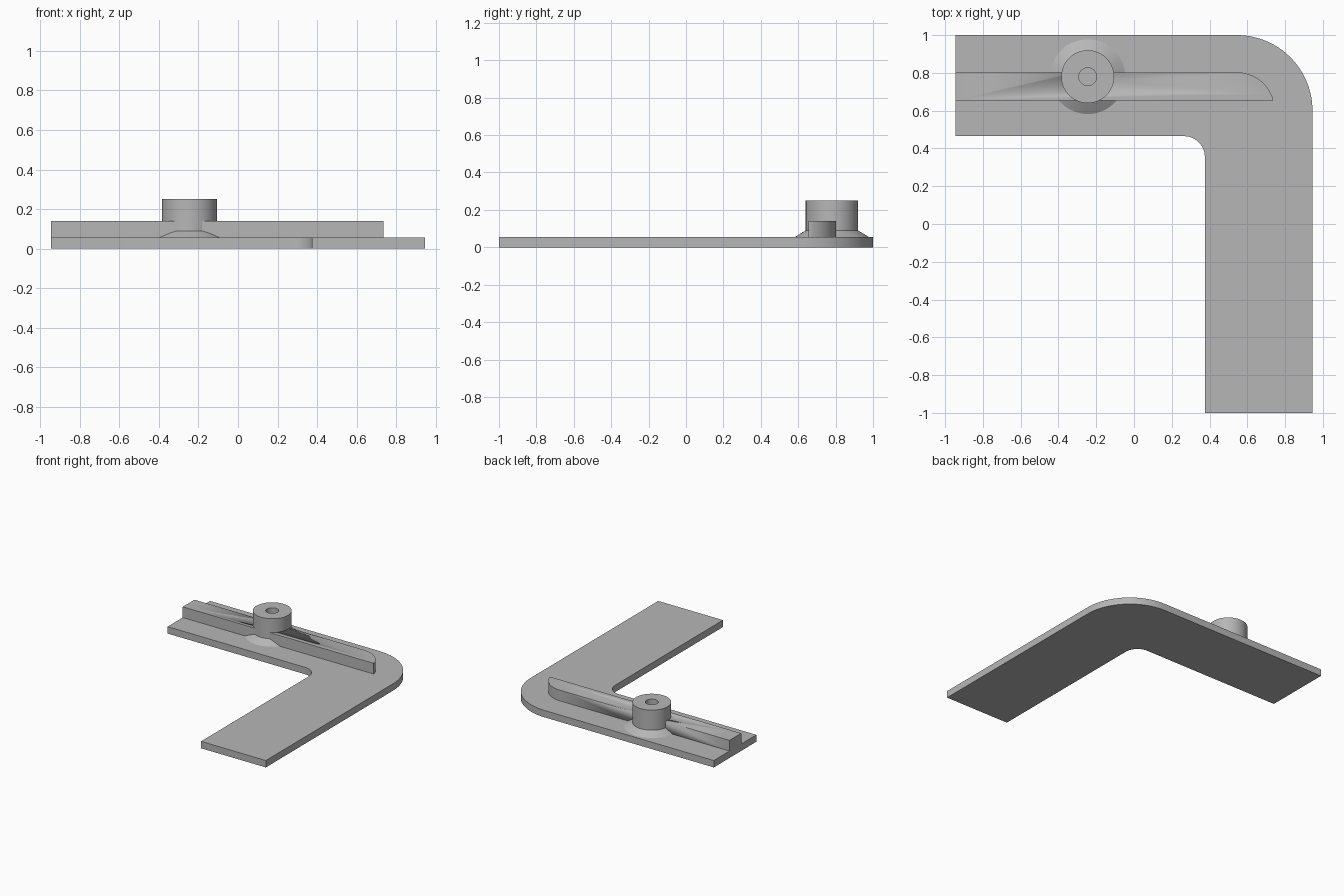
import bpy, bmesh, math
from mathutils import Matrix, Vector

cube = bpy.data.objects.get("Cube")
if cube:
    bpy.data.objects.remove(cube, do_unlink=True)

# Single grey material
grey = bpy.data.materials.new("plain grey")
grey.use_nodes = True
colour = (0.47, 0.47, 0.47, 1)
grey.diffuse_color = colour
grey.node_tree.nodes["Principled BSDF"].inputs["Base Color"].default_value = colour

PLATE_TOP = 0.055
BOSS_X, BOSS_Y = -0.245, 0.78


def finish(name, bm):
    bmesh.ops.recalc_face_normals(bm, faces=bm.faces)
    mesh = bpy.data.meshes.new(name)
    bm.to_mesh(mesh)
    bm.free()
    mesh.materials.append(grey)
    obj = bpy.data.objects.new(name, mesh)
    bpy.context.collection.objects.link(obj)
    bpy.ops.object.select_all(action='DESELECT')
    obj.select_set(True)
    bpy.context.view_layer.objects.active = obj
    bpy.ops.object.shade_smooth_by_angle(angle=math.radians(30))
    return obj


def arc(cx, cy, r, start, end, steps=24):
    angles = [math.radians(start + (end - start) * i / steps) for i in range(steps + 1)]
    return [(cx + r * math.cos(a), cy + r * math.sin(a)) for a in angles]


def extrude_outline(name, outline, z0, z1):
    bm = bmesh.new()
    face = bm.faces.new([bm.verts.new((x, y, z0)) for x, y in outline])
    result = bmesh.ops.extrude_face_region(bm, geom=[face], use_keep_orig=True)
    top = [v for v in result["geom"] if isinstance(v, bmesh.types.BMVert)]
    bmesh.ops.translate(bm, verts=top, vec=(0, 0, z1 - z0))
    return finish(name, bm)


# L-shaped plate with rounded outer and inner corners
outline = [(-0.945, 1.0)] + arc(0.545, 0.6, 0.4, 90, 0)
outline += [(0.945, -1.0), (0.375, -1.0)]
outline += arc(0.265, 0.355, 0.11, 0, 90, 12) + [(-0.945, 0.465)]
extrude_outline("base_plate", outline, 0, PLATE_TOP)

# Raised rail with a curved end
end_angle = math.degrees(math.asin(0.055 / 0.2))
rail_outline = [(-0.945, 0.655), (-0.945, 0.803)]
rail_outline += arc(0.545, 0.603, 0.2, 90, end_angle)
rail_outline[-1] = (0.735, 0.655)
rail = extrude_outline("rail", rail_outline, PLATE_TOP, 0.14)

# Opening in the rail, hidden inside the boss wall
bm = bmesh.new()
bmesh.ops.create_cone(bm, cap_ends=True, segments=48, radius1=0.09, radius2=0.09, depth=0.5,
                      matrix=Matrix.Translation((BOSS_X, BOSS_Y, 0.1)))
cutter = finish("rail_cutter", bm)
cutter.hide_render = True
cutter.hide_set(True)
cut = rail.modifiers.new("boss opening", 'BOOLEAN')
cut.object = cutter
cut.operation = 'DIFFERENCE'
cut.solver = 'EXACT'

# Hollow boss with a flared foot
profile = [(0.047, 0.05), (0.047, 0.25), (0.14, 0.25), (0.14, 0.09),
           (0.198, PLATE_TOP), (0.198, 0.05)]
bm = bmesh.new()
ring = [bm.verts.new((BOSS_X + r, BOSS_Y, z)) for r, z in profile]
edges = [bm.edges.new((ring[i - 1], ring[i])) for i in range(len(ring))]
bmesh.ops.spin(bm, geom=ring + edges, cent=Vector((BOSS_X, BOSS_Y, 0)),
               axis=(0, 0, 1), angle=math.tau, steps=64)
bmesh.ops.remove_doubles(bm, verts=bm.verts, dist=0.0001)
finish("boss", bm)
